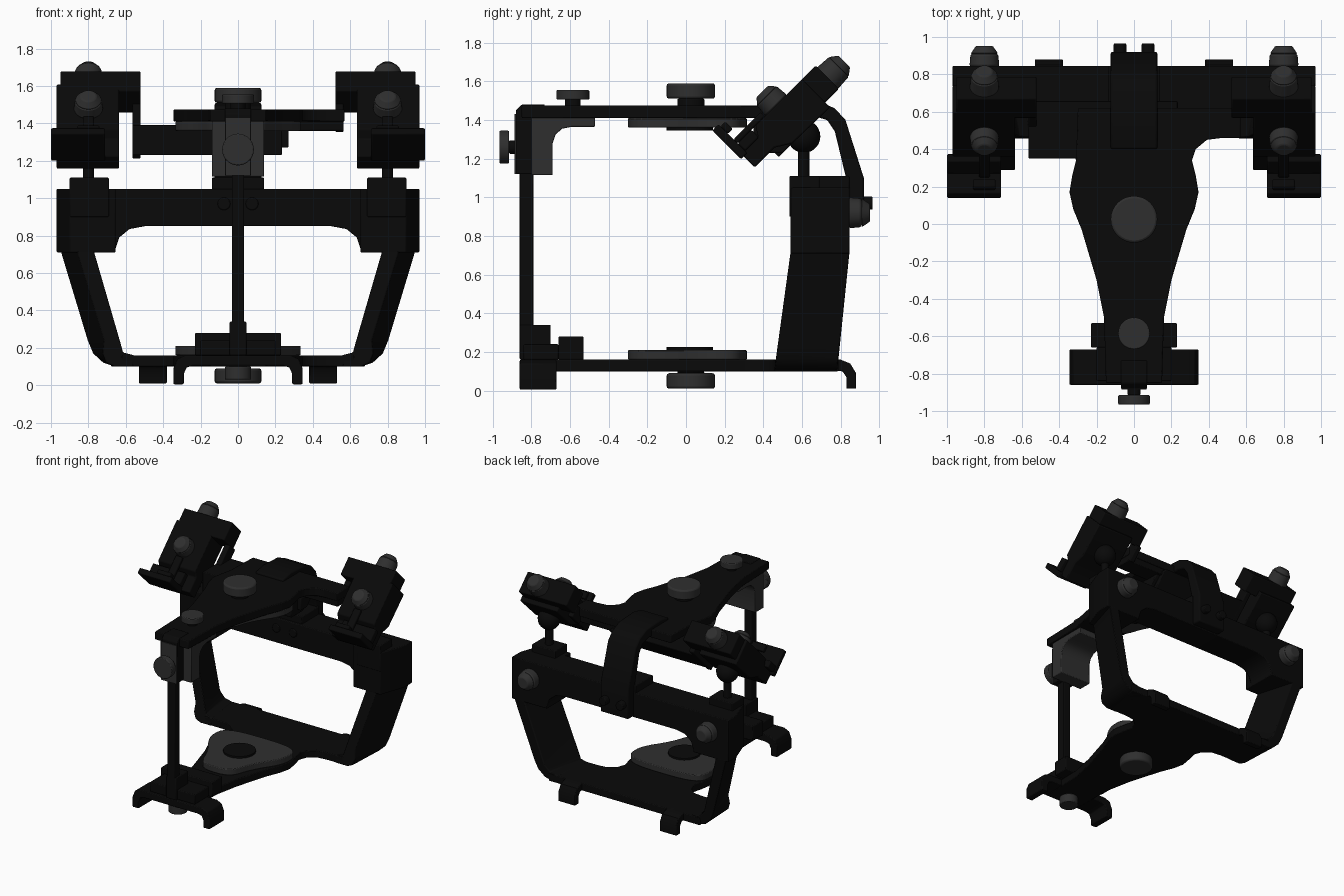
import bpy, bmesh, math
from mathutils import Vector

if "Cube" in bpy.data.objects:
    bpy.data.objects.remove(bpy.data.objects["Cube"])


def material(name, v):
    m = bpy.data.materials.new(name)
    m.diffuse_color = (v, v, v, 1)
    m.use_nodes = True
    m.node_tree.nodes["Principled BSDF"].inputs["Base Color"].default_value = m.diffuse_color
    return m


BLACK = material("matte black", 0.0028)
GRAY = material("dark gray", 0.028)


def finish(name, bm, mat, bevel=0.006):
    bmesh.ops.recalc_face_normals(bm, faces=bm.faces)
    me = bpy.data.meshes.new(name)
    bm.to_mesh(me)
    bm.free()
    me.materials.append(mat)
    ob = bpy.data.objects.new(name, me)
    bpy.context.collection.objects.link(ob)
    if bevel:
        b = ob.modifiers.new("soft edges", 'BEVEL')
        b.width, b.segments, b.limit_method = bevel, 2, 'ANGLE'
        b.angle_limit = math.radians(40)
    bpy.ops.object.select_all(action='DESELECT')
    ob.select_set(True)
    bpy.context.view_layer.objects.active = ob
    bpy.ops.object.shade_smooth_by_angle(angle=math.radians(35))
    return ob


def prism(name, pts, axis, a, b, mat=BLACK, bevel=0.006, warp=None):
    """Extrude a 2D profile from a to b along an axis."""
    place = {'x': lambda u, v, w: (w, u, v), 'y': lambda u, v, w: (u, w, v),
             'z': lambda u, v, w: (u, v, w)}[axis]
    bm = bmesh.new()
    rings = [[bm.verts.new(place(u, v, w)) for u, v in pts] for w in (a, b)]
    bm.faces.new(rings[0])
    bm.faces.new(rings[1])
    n = len(pts)
    for i in range(n):
        j = (i + 1) % n
        bm.faces.new((rings[0][i], rings[0][j], rings[1][j], rings[1][i]))
    if warp:
        for v in bm.verts:
            warp(v.co)
    return finish(name, bm, mat, bevel)


def box(name, x, y, z, mat=BLACK, bevel=0.006):
    return prism(name, [(x[0], y[0]), (x[1], y[0]), (x[1], y[1]), (x[0], y[1])],
                 'z', z[0], z[1], mat, bevel)


def cyl(name, p, q, r, mat=BLACK, r2=None, bevel=0.006):
    p, q = Vector(p), Vector(q)
    bm = bmesh.new()
    bmesh.ops.create_cone(bm, cap_ends=True, segments=32, radius1=r,
                          radius2=r if r2 is None else r2, depth=(q - p).length)
    rot = (q - p).to_track_quat('Z', 'Y')
    for v in bm.verts:
        v.co = rot @ v.co + (p + q) / 2
    return finish(name, bm, mat, bevel)


def smooth(pts, times=2):
    """Round the corners of a closed outline."""
    for _ in range(times):
        out = []
        for i, (x, y) in enumerate(pts):
            u, v = pts[(i + 1) % len(pts)]
            out += [(x * .78 + u * .22, y * .78 + v * .22), (x * .22 + u * .78, y * .22 + v * .78)]
        pts = out
    return pts


def mirrored(half):
    return half + [(-x, y) for x, y in reversed(half)]


def tilt(d, n):
    """Coordinates along / across the 45 degree joint housings -> (y, z)."""
    s = math.sqrt(.5)
    return (.55 + s * (d - n), 1.42 + s * (d + n))


def tilt_prism(name, dn, x0, x1, mat=BLACK, bevel=0.008):
    return prism(name, [tilt(*p) for p in dn], 'x', x0, x1, mat, bevel)


def tilt_box(name, d, n, x0, x1, mat=BLACK):
    return tilt_prism(name, [(d[0], n[0]), (d[1], n[0]), (d[1], n[1]), (d[0], n[1])], x0, x1, mat)


# Flat frame plates
waist = [(.15, -.85), (.16, -.5), (.2, -.3), (.28, -.03), (.325, .08), (.345, .17), (.33, .26), (.31, .34)]
flare = [(.33, .40), (.39, .45), (.47, .46)]
prism("lower_frame_plate", mirrored(waist + flare + [(.62, .46), (.68, .79)]), 'z', .10, .16)
right = waist + flare + [(.57, .46), (.57, .62)]
left = [(-.3, .62)] + [(-x, y) for x, y in reversed(waist)]
prism("upper_frame_plate", right + left, 'z', 1.41, 1.475)
box("upper_frame_rear_bar", (.2, .565), (.47, .61), (1.36, 1.475))

# Mounting plates with hubs and thumb knobs
tri = smooth(mirrored([(.13, -.3), (.2, -.1), (.335, .1), (.335, .26), (.2, .315)]))
for tag, z, hub, knob, neck in (("lower", (.16, .21), (.21, .225), (.01, .09), (.09, .1)),
                                ("upper", (1.36, 1.41), (1.345, 1.36), (1.51, 1.59), (1.47, 1.51))):
    prism(tag + "_mounting_plate", tri, 'z', *z, GRAY)
    cyl(tag + "_plate_hub", (0, .02, hub[0]), (0, .02, hub[1]), .12, BLACK, bevel=0)
    cyl(tag + "_plate_knob", (0, .025, knob[0]), (0, .025, knob[1]), .125, GRAY, bevel=.012)
    cyl(tag + "_knob_neck", (0, .025, neck[0]), (0, .025, neck[1]), .07)

# Front foot bridge and table
prism("front_foot", mirrored([(.24, .105), (.275, .095), (.29, .06), (.29, .005), (.345, .005),
                              (.345, .09), (.325, .14), (.28, .16)]), 'y', -.86, -.67)
cyl("front_foot_knob", (0, -.77, .03), (0, -.77, .1), .07, GRAY)
box("guide_table", (-.23, .23), (-.66, -.53), (.16, .28))
box("guide_table_base", (-.2, .2), (-.84, -.66), (.16, .24))
box("pin_socket", (-.045, .045), (-.86, -.7), (.16, .34))

# Vertical pin and its clamp
box("guide_pin", (-.033, .033), (-.86, -.79), (.16, 1.46))
prism("pin_clamp", [(-.79, 1.12), (-.88, 1.12), (-.88, 1.45), (-.85, 1.48), (-.73, 1.48), (-.73, 1.41),
                    (-.79, 1.41)], 'x', -.07, .07)
box("clamp_face", (-.068, .068), (-.886, -.878), (1.12, 1.43), GRAY, 0)
prism("clamp_bracket", [(-.80, 1.42), (-.80, 1.115), (-.69, 1.115), (-.69, 1.28), (-.675, 1.325),
                        (-.64, 1.355), (-.59, 1.365), (-.47, 1.365), (-.47, 1.42)], 'x', -.14, .14, GRAY)
cyl("clamp_knob", (0, -.965, 1.26), (0, -.915, 1.26), .085, GRAY)
cyl("clamp_knob_stem", (0, -.915, 1.26), (0, -.87, 1.26), .035)
cyl("front_top_knob", (0, -.585, 1.505), (0, -.585, 1.555), .085, GRAY)
cyl("front_top_knob_stem", (0, -.585, 1.47), (0, -.585, 1.51), .04)

# Rear crossbar
prism("crossbar", mirrored([(.5, .85), (.58, .835), (.635, .79), (.655, .73), (.655, .71),
                            (.9, .71), (.9, 1.05)]), 'y', .6, .845)


def lean(co):
    """Tip the arm back and set its plate diagonally: front edge inward."""
    t = (co.z - .13) / .58
    if co.y < .6:
        co.x -= math.copysign(.09 * min(1, max(0, (co.z - .1) / .12)), co.x)
        co.y += .08 * t
    else:
        co.y += .06 * t


for s, side in ((-1, "left"), (1, "right")):
    def sx(a, b):
        return tuple(sorted((s * a, s * b)))

    def X(a):
        return s * a

    # Side arms of the lower frame, with rear feet
    arm = [(.56, .1), (.66, .1), (.72, .12), (.775, .17), (.805, .24), (.95, .72), (.86, .72),
           (.715, .22), (.67, .175), (.6, .16)]
    prism(side + "_arm", [(X(x), z) for x, z in arm], 'y', .46, .785, warp=lean)
    prism(side + "_rear_foot", [(.7, .16), (.8, .16), (.85, .14), (.88, .09), (.88, .01), (.83, .01),
                                (.83, .07), (.81, .1), (.7, .105)], 'x', *sx(.38, .53))
    # Crossbar ends, posts and ball joints
    prism(side + "_crossbar_end", [(X(.655), .54), (X(.9), .54), (X(.97), .74), (X(.97), .845),
                                   (X(.655), .845)], 'z', .71, 1.05)
    box(side + "_post_base", sx(.69, .9), (.535, .69), (.9, 1.11))
    cyl(side + "_post", (X(.8), .61, 1.1), (X(.8), .61, 1.3), .03)
    bm = bmesh.new()
    bmesh.ops.create_uvsphere(bm, u_segments=24, v_segments=14, radius=.085)
    bmesh.ops.translate(bm, verts=bm.verts, vec=(X(.8), .61, 1.315))
    finish(side + "_joint_ball", bm, BLACK, 0)
    cyl(side + "_crossbar_knob", (X(.8), .84, .92), (X(.8), .91, .92), .08, GRAY, .074, .012)
    cyl(side + "_crossbar_knob_dome", (X(.8), .91, .92), (X(.8), .952, .92), .074, GRAY, .045)
    # Tilted joint housing
    tilt_prism(side + "_joint_housing", [(-.325, -.05), (-.18, -.05), (-.1, -.1), (.17, -.106), (.17, .1),
                                         (-.17, .1), (-.2, .05), (-.325, .05)], *sx(.635, .97))
    tilt_box(side + "_housing_cap", (.12, .27), (-.07, .1), *sx(.52, .95))
    tilt_box(side + "_housing_link", (-.2 if s < 0 else .0, .13), (-.1, .0), *sx(.52, .565))
    tilt_box(side + "_guide_plate", (-.345, -.3), (.03, .24), *sx(.71, 1.0))
    tilt_box(side + "_guide_rail", (-.3, -.2), (.045, .1), *sx(.71, 1.0))
    tilt_box(side + "_guide_lip", (-.3, -.265), (.17, .225), *sx(.74, .86))
    tilt_box(side + "_guide_stem", (-.3, -.1), (.1, .13), *sx(.77, .83))
    # Housing knobs
    for tag, a, b, c in (("front", (-.02, .1), (-.02, .165), (-.02, .2)),
                         ("top", (.26, .01), (.35, .01), (.39, .01))):
        p, q, r = [(X(.8),) + tilt(*k) for k in (a, b, c)]
        cyl(f"{side}_{tag}_knob", p, q, .078, GRAY, .072)
        cyl(f"{side}_{tag}_knob_dome", q, r, .072, GRAY, .042)
    # Latch screws
    cyl(side + "_latch_screw", (X(.075), .9, .97), (X(.075), .965, .97), .034)
    cyl(side + "_bar_screw", (X(.075), .59, .97), (X(.075), .61, .97), .034)

# Centre lock block, reaching further on the left
prism("lock_block", [(.35, 1.23), (.5, 1.23), (.66, 1.39), (.35, 1.39)], 'x', -.565, .235)
prism("lock_block_end", [(.42, 1.27), (.5, 1.27), (.6, 1.37), (.42, 1.37)], 'x', .235, .27)

# Arched rear latch, bending over the frame down to the crossbar
prism("rear_latch", [(.4, 1.42), (.4, 1.49), (.5, 1.51), (.68, 1.5), (.77, 1.46), (.825, 1.40), (.92, 1.1),
                     (.92, .86), (.84, .86), (.84, 1.05), (.77, 1.34), (.73, 1.4), (.66, 1.42)],
      'x', -.125, .125, bevel=.01)
box("latch_seat", (-.14, .14), (.62, .845), (1.04, 1.11))
